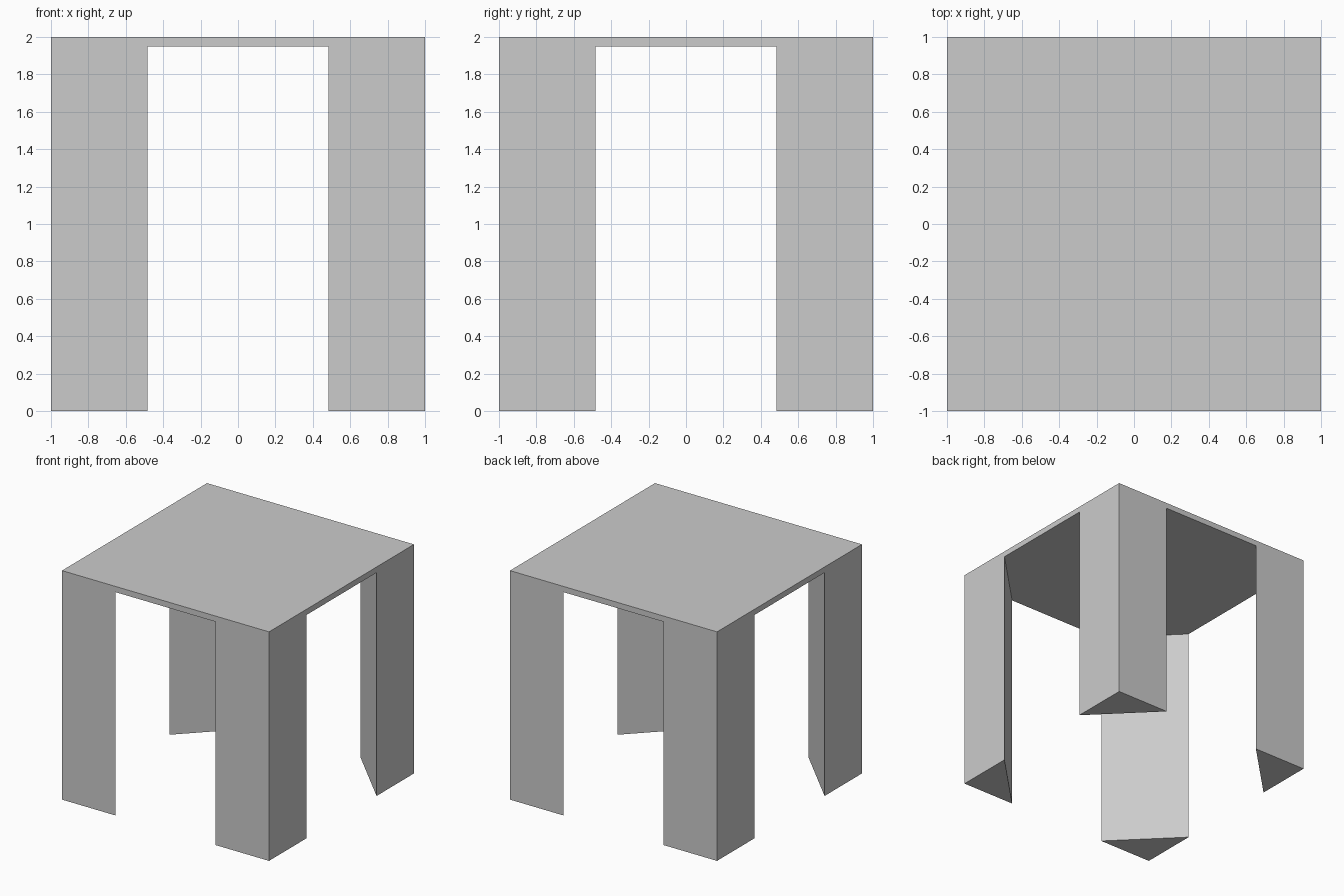
import bpy, bmesh

if "Cube" in bpy.data.objects:
    bpy.data.objects.remove(bpy.data.objects["Cube"])

HALF, HEIGHT, SLAB, LEG = 1.0, 2.0, 0.05, 0.516


def prism(name, outline, z0, z1):
    """Extrude a flat outline upward from z0 to z1."""
    bm = bmesh.new()
    face = bm.faces.new([bm.verts.new((x, y, z0)) for x, y in outline])
    ext = bmesh.ops.extrude_face_region(bm, geom=[face], use_keep_orig=True)
    top = [v for v in ext["geom"] if isinstance(v, bmesh.types.BMVert)]
    bmesh.ops.translate(bm, verts=top, vec=(0, 0, z1 - z0))
    bmesh.ops.recalc_face_normals(bm, faces=bm.faces)
    mesh = bpy.data.meshes.new(name)
    bm.to_mesh(mesh)
    bm.free()
    obj = bpy.data.objects.new(name, mesh)
    bpy.context.collection.objects.link(obj)
    return obj


# Thin square table top
prism("table_top", [(-HALF, -HALF), (HALF, -HALF), (HALF, HALF), (-HALF, HALF)],
      HEIGHT - SLAB, HEIGHT)

# Triangular corner legs, flush with the table edges
for sy, depth in ((-1, "front"), (1, "back")):
    for sx, side in ((-1, "left"), (1, "right")):
        x, y = sx * HALF, sy * HALF
        prism(f"{depth}_{side}_leg",
              [(x, y), (x - sx * LEG, y), (x, y - sy * LEG)],
              0, HEIGHT - SLAB)
